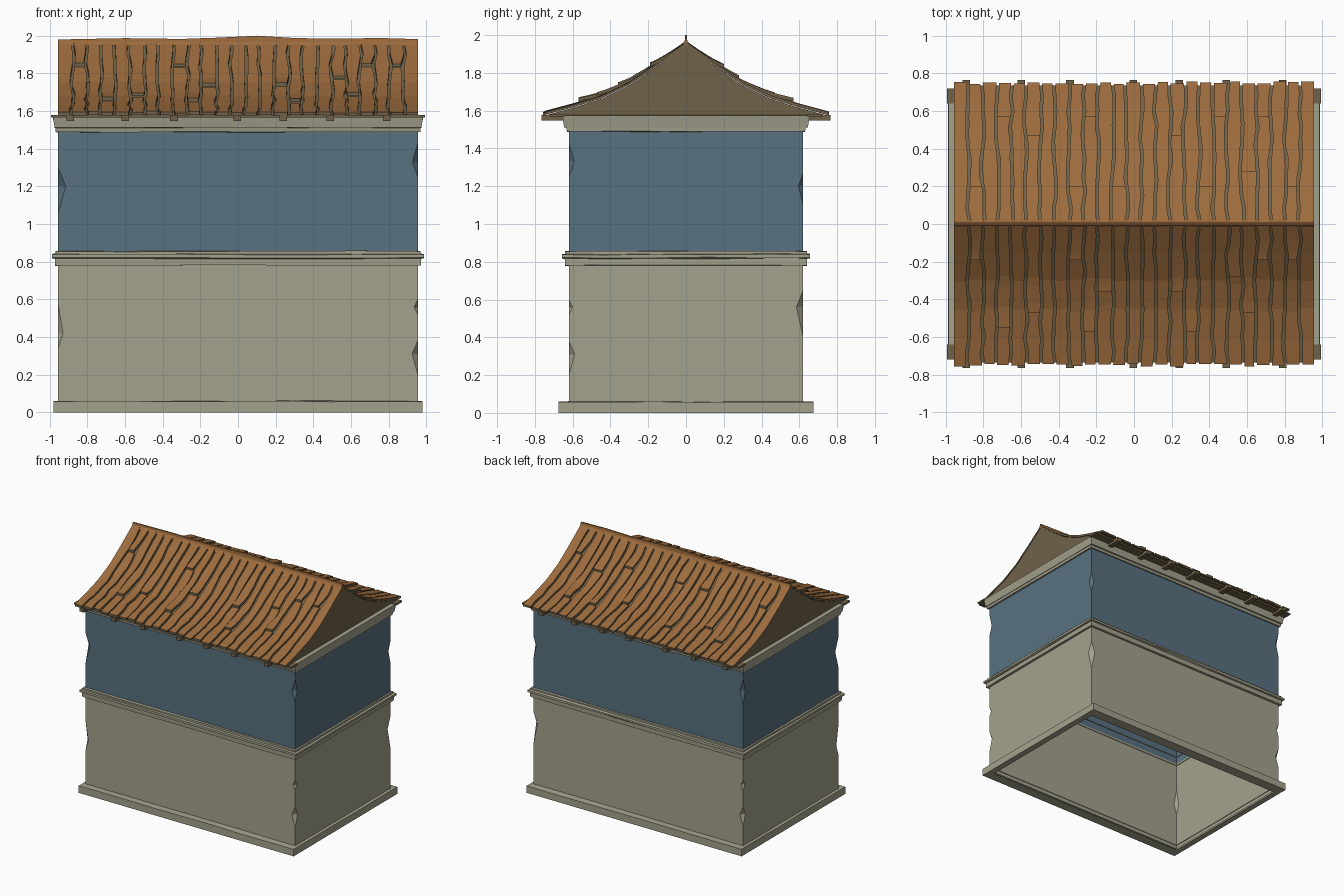
import bpy, bmesh, math, random

if "Cube" in bpy.data.objects:
    bpy.data.objects.remove(bpy.data.objects["Cube"])
random.seed(7)

def mat(name, rgb):
    m = bpy.data.materials.new(name)
    m.diffuse_color = (*rgb, 1)
    m.use_nodes = True
    m.node_tree.nodes["Principled BSDF"].inputs["Base Color"].default_value = m.diffuse_color
    return m

STONE = mat("beige plaster", (0.37, 0.36, 0.265))
BLUE = mat("blue plaster", (0.098, 0.168, 0.215))
ROOF = mat("orange brown roof", (0.34, 0.15, 0.048))
TIMBER = mat("dull timber", (0.16, 0.123, 0.066))

def finish(bm, name, mats, recalc=False):
    if recalc:
        bmesh.ops.recalc_face_normals(bm, faces=bm.faces[:])
    me = bpy.data.meshes.new(name)
    bm.to_mesh(me)
    bm.free()
    for m in mats:
        me.materials.append(m)
    ob = bpy.data.objects.new(name, me)
    bpy.context.collection.objects.link(ob)
    return ob

WX, WY = 0.955, 0.62
SIGNS = [(-1, -1), (1, -1), (1, 1), (-1, 1)]

# hollow wall storey whose corners carry chipped notches (z low, mid, high, depth)
def walls(name, z0, z1, chips, m):
    bm = bmesh.new()
    c = [(sx * WX, sy * WY) for sx, sy in SIGNS]

    def toward(i, j, d):
        L = math.dist(c[i], c[j])
        return [c[i][k] + (c[j][k] - c[i][k]) * d / L for k in (0, 1)]

    def face(pts):
        bm.faces.new([bm.verts.new(p) for p in pts])

    def edge(i, j):
        out = [(*c[i], z0)]
        for a, b, t, d in chips[i]:
            out += [(*c[i], a), (*toward(i, j, d), b), (*c[i], t)]
        return out + [(*c[i], z1)]

    for i in range(4):
        n, p = (i + 1) % 4, (i - 1) % 4
        face(edge(n, i) + edge(i, n)[::-1])
        for a, b, t, d in chips[i]:
            T, B = (*c[i], t), (*c[i], a)
            A, C = (*toward(i, p, d), b), (*toward(i, n, d), b)
            face([T, A, C])
            face([A, B, C])
    finish(bm, name, [m])

walls("lower_walls", 0.03, 0.80,
      [[(.34, .42, .57, .025)], [(.20, .31, .38, .03), (.52, .56, .60, .02)],
       [(.40, .56, .65, .035)], [(.22, .31, .38, .03), (.50, .56, .60, .02)]], STONE)
walls("upper_walls", 0.80, 1.53,
      [[(1.06, 1.20, 1.30, .04)], [(1.25, 1.33, 1.43, .028)],
       [(1.10, 1.20, 1.27, .025)], [(1.22, 1.33, 1.43, .028)]], BLUE)

# moulding swept round the house; profile = (x half, y half, z, wear)
def moulding(name, profile, segs=5):
    bm = bmesh.new()
    dirs = []
    for i in range(4):
        a, b = SIGNS[i], SIGNS[(i + 1) % 4]
        for k in range(segs):
            t = k / segs
            if k:
                t += random.uniform(-.06, .06)
            dirs.append((a[0] + (b[0] - a[0]) * t, a[1] + (b[1] - a[1]) * t, k))
    rows = []
    for hx, hy, z, wear in profile:
        rows.append([bm.verts.new((hx * u, hy * v, z + (random.uniform(-wear, wear) if k else 0)))
                     for u, v, k in dirs])
    N = len(dirs)
    for r0, r1 in zip(rows, rows[1:]):
        for i in range(N):
            j = (i + 1) % N
            bm.faces.new((r0[i], r0[j], r1[j], r1[i]))
    finish(bm, name, [STONE])

moulding("plinth", [(.93, .59, .0, 0), (.98, .675, .0, 0), (.98, .675, .058, .003), (.95, .615, .06, .002)])
moulding("storey_band", [(.95, .615, .78, .003), (.972, .64, .78, .004), (.972, .642, .818, .004),
                         (.988, .656, .822, .004), (.988, .656, .838, .004),
                         (.97, .64, .842, .003), (.97, .64, .855, .004), (.95, .615, .856, .002)])
moulding("cornice", [(.95, .615, 1.488, .003), (.968, .63, 1.49, .004), (.970, .634, 1.51, .003),
                     (.974, .645, 1.512, .002), (.985, .656, 1.575, 0), (.94, .60, 1.577, 0)])

# concave roof profile
PROF = [(0, 1.95), (.15, 1.84), (.3, 1.737), (.45, 1.665), (.6, 1.618), (.75, 1.578)]

def roof_z(y):
    for (a, za), (b, zb) in zip(PROF, PROF[1:]):
        if y <= b or b == .75:
            return za + (zb - za) * (y - a) / (b - a)

# gable ends and the boarding below the planks
bm = bmesh.new()
line = [(-y, z) for y, z in PROF[:0:-1]] + PROF
ends = [[bm.verts.new((x, y * .98, z)) for y, z in line] for x in (-.953, .953)]
bm.faces.new(ends[0][::-1])
bm.faces.new(ends[1])
for i in range(len(line) - 1):
    bm.faces.new((ends[0][i], ends[1][i], ends[1][i + 1], ends[0][i + 1]))
bmesh.ops.recalc_face_normals(bm, faces=bm.faces[:])
finish(bm, "gables_and_roof_boarding", [TIMBER])

# wavy roof planks; some are split, with the upper piece lifted over the lower
N = 25
W = 1.912 / N
GAP = .007
BREAKS = {1: {1: .2, 3: .57, 5: .47, 8: .2, 9: .57, 11: .2, 15: .47, 17: .2, 18: .57, 20: .28, 21: .57, 23: .2},
          -1: {1: .19, 3: .55, 5: .47, 8: .19, 9: .57, 10: .36, 15: .36, 16: .57, 20: .47, 19: .28, 21: .19, 23: .19}}

def plank(bm, s, k, y0, y1, edges, t, lift):
    ys = [y0 + (y1 - y0) * i / 10 for i in range(11)]
    rows = []
    for i, y in enumerate(ys):
        z = roof_z(y)
        up = lift * (i / 10) ** 2
        l = -.956 + k * W + edges[k](y) + (GAP if k else 0)
        r = -.956 + (k + 1) * W + edges[k + 1](y) - (GAP if k < N - 1 else 0)
        rows.append([bm.verts.new((x, s * y, z + h)) for x, h in
                     ((l, up - .001), (l, t + up), (r, t + up), (r, up - .001))])
    for a, b in zip(rows, rows[1:]):
        for q in range(4):
            f = bm.faces.new((a[q], a[(q + 1) % 4], b[(q + 1) % 4], b[q]))
            f.material_index = 0 if q == 1 else 1
    for row in (rows[0], rows[-1]):
        bm.faces.new(row).material_index = 1

def wavy():
    pts = [random.uniform(-.011, .011) for _ in range(10)]
    def f(y):
        u = min(max(y / .77, 0), .999) * 9
        i = int(u)
        return pts[i] + (pts[i + 1] - pts[i]) * (u - i)
    return f

for s, name in ((-1, "front_roof_planks"), (1, "back_roof_planks")):
    bm = bmesh.new()
    edges = [lambda y: 0] + [wavy() for _ in range(N - 1)] + [lambda y: 0]
    for k in range(N):
        t = random.uniform(.012, .021)
        y_end = .75 + random.uniform(-.008, .008)
        cut = BREAKS[s].get(k)
        if cut:
            plank(bm, s, k, .005, cut, edges, t, .022)
            plank(bm, s, k, cut - .01, y_end, edges, t - .003, 0)
        else:
            plank(bm, s, k, .005, y_end, edges, t, 0)
    finish(bm, name, [ROOF, TIMBER], True)

# uneven ridge cap
bm = bmesh.new()
rows = []
for x, z in ((-.956, 1.98), (-.6, 1.987), (-.3, 1.983), (-.1, 1.99), (.1, 2.0),
             (.3, 1.988), (.5, 1.984), (.75, 1.988), (.956, 1.982)):
    rows.append([bm.verts.new((x, y, h)) for y, h in
                 ((-.02, 1.945), (-.007, 1.968), (-.005, z), (.005, z), (.007, 1.968), (.02, 1.945))])
for a, b in zip(rows, rows[1:]):
    for q in range(6):
        bm.faces.new((a[q], a[(q + 1) % 6], b[(q + 1) % 6], b[q]))
bm.faces.new(rows[0])
bm.faces.new(rows[-1])
finish(bm, "ridge_cap", [ROOF], True)

# rafter ends and eave boards
def box(name, x0, x1, y0, y1, z0, z1):
    bm = bmesh.new()
    bmesh.ops.create_cube(bm, size=1)
    for v in bm.verts:
        v.co = ((x0 + x1) / 2 + v.co.x * (x1 - x0), (y0 + y1) / 2 + v.co.y * (y1 - y0),
                (z0 + z1) / 2 + v.co.z * (z1 - z0))
    finish(bm, name, [TIMBER])

for s in (-1, 1):
    side = "front" if s < 0 else "back"
    ya, yb = sorted((s * .64, s * .72))
    box(side + "_eave_board", -.992, .992, ya, yb, 1.567, 1.58)
    for x in (-.89, -.6, -.34, -.005, .24, .49, .79):
        ya, yb = sorted((s * .60, s * .764))
        box(side + "_rafter", x - .02, x + .02, ya, yb, 1.548, 1.578)
